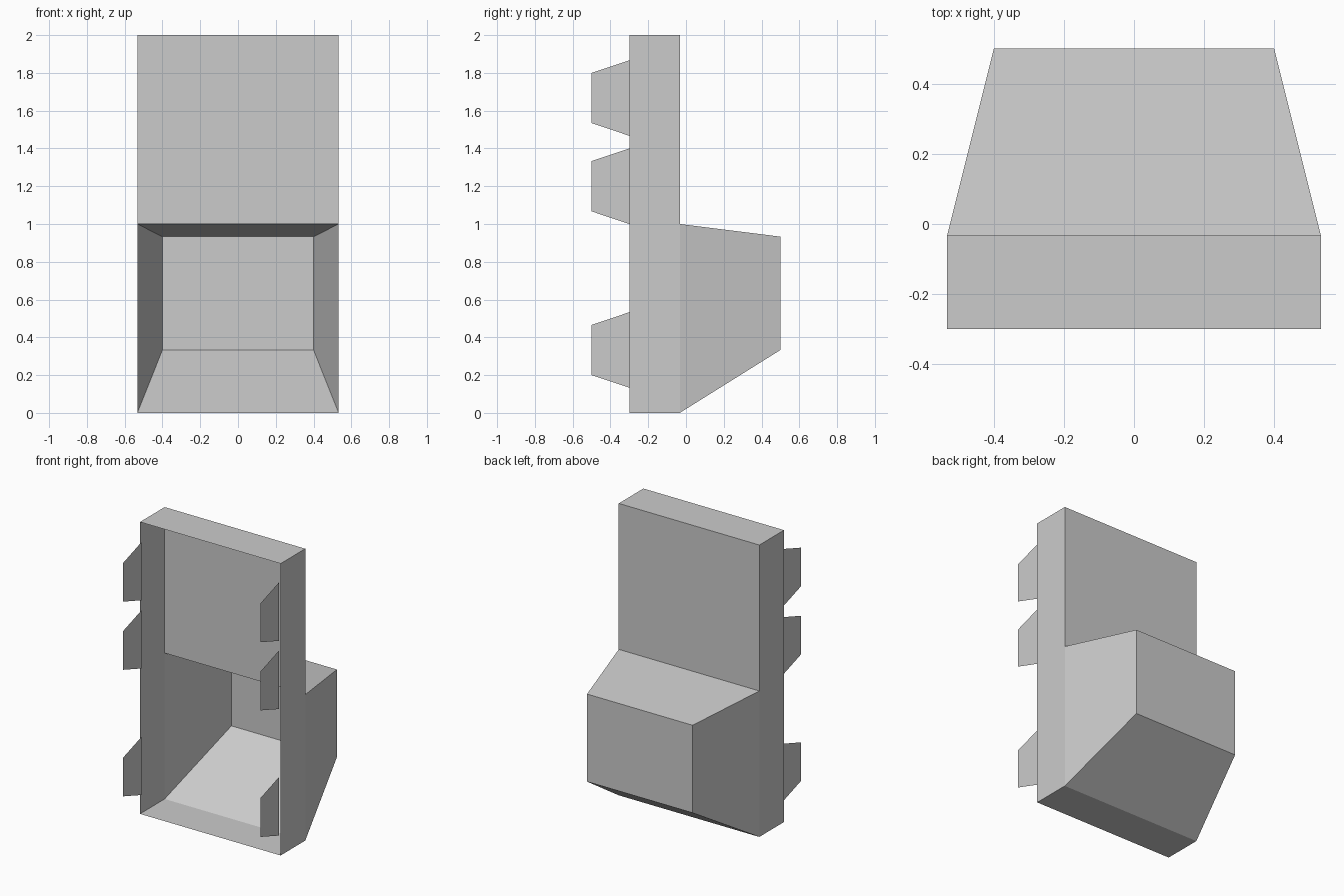
import bpy

if "Cube" in bpy.data.objects:
    bpy.data.objects.remove(bpy.data.objects["Cube"])

W, FRONT, BACK = 0.533, -0.3, -0.033


def rect(w, y, z0, z1):
    """Rectangle of corners facing along y."""
    return [(-w, y, z0), (w, y, z0), (w, y, z1), (-w, y, z1)]


def make(name, verts, faces):
    mesh = bpy.data.meshes.new(name)
    mesh.from_pydata(verts, [], faces)
    mesh.update()
    obj = bpy.data.objects.new(name, mesh)
    bpy.context.collection.objects.link(obj)
    return obj


def sleeve(name, near, far, cap=None):
    """Four thin walls joining two rectangles, plus an optional far cap."""
    faces = [(i, (i + 1) % 4, (i + 1) % 4 + 4, i + 4) for i in range(4)]
    verts = near + far
    if cap:
        faces.append((7, 6, 5, 4))
    return make(name, verts, faces)


# Open-fronted thin frame
sleeve("frame_walls", rect(W, FRONT, 0, 2), rect(W, BACK, 0, 2))

# Back panel above the tapered bin
make("upper_back_panel", rect(W, BACK, 1, 2), [(3, 2, 1, 0)])

# Tapered hollow bin bulging out of the lower back
sleeve("tapered_bin", rect(W, BACK, 0, 1), rect(0.4, 0.5, 0.333, 0.933), cap=True)

# Flat mounting tabs along both front edges
TAB_X = 0.52
for side, label in ((-1, "left"), (1, "right")):
    for n, z in enumerate((0.333, 1.2, 1.667), 1):
        x = side * TAB_X
        tab = [(x, FRONT, z - 0.2), (x, FRONT, z + 0.2),
               (x, -0.5, z + 0.133), (x, -0.5, z - 0.133)]
        make(f"{label}_tab_{n}", tab, [(0, 1, 2, 3) if side < 0 else (3, 2, 1, 0)])
